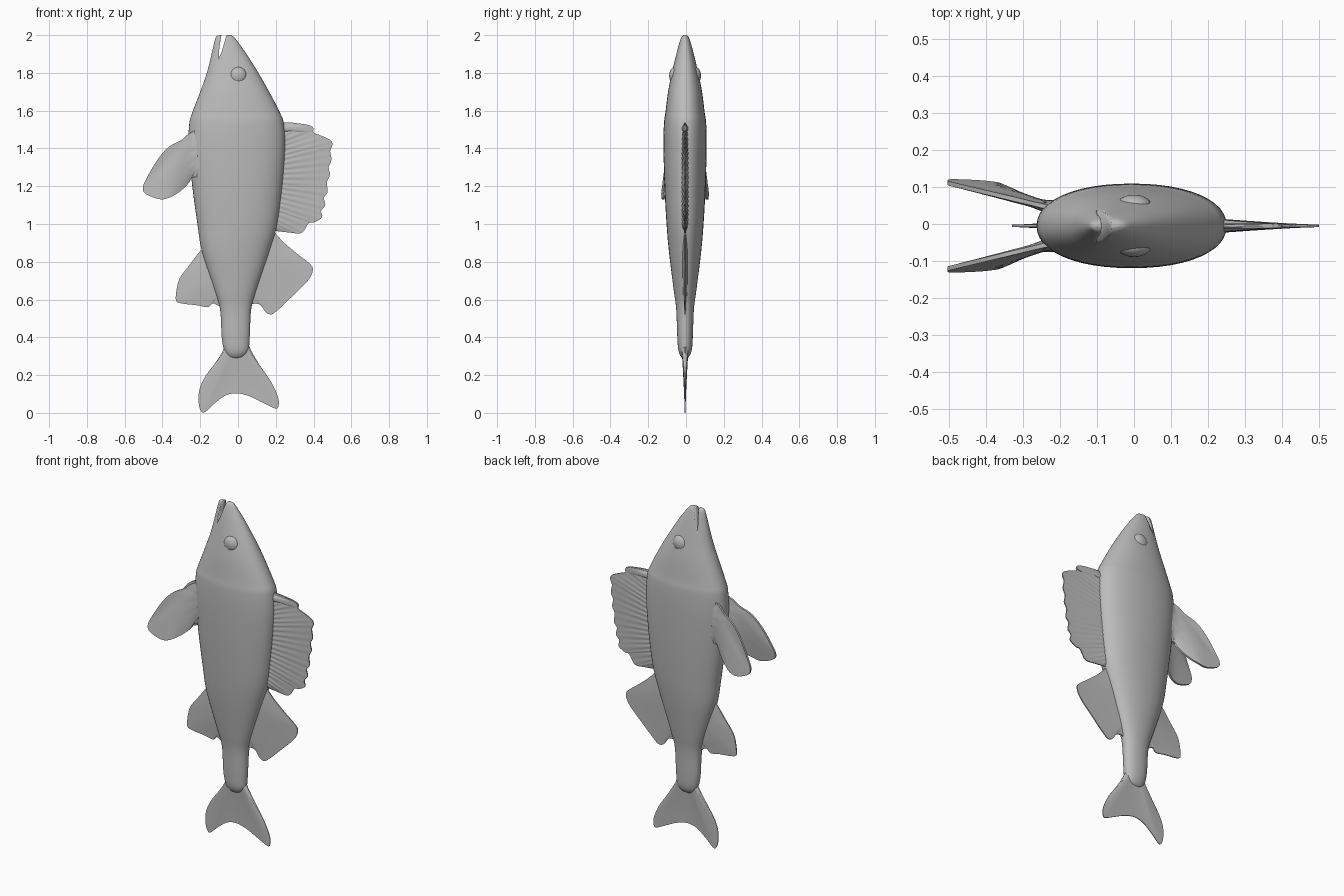
import bpy, bmesh, math
from mathutils import Vector

if "Cube" in bpy.data.objects:
    bpy.data.objects.remove(bpy.data.objects["Cube"])

YC = -0.005
skin = bpy.data.materials.new("fish_grey")
skin.diffuse_color = (0.5, 0.5, 0.5, 1)
skin.use_nodes = True
skin.node_tree.nodes["Principled BSDF"].inputs["Base Color"].default_value = skin.diffuse_color


def finish(name, bm, angle=40):
    bmesh.ops.remove_doubles(bm, verts=bm.verts, dist=0.0004)
    bmesh.ops.recalc_face_normals(bm, faces=bm.faces)
    me = bpy.data.meshes.new(name)
    bm.to_mesh(me)
    bm.free()
    ob = bpy.data.objects.new(name, me)
    bpy.context.collection.objects.link(ob)
    me.materials.append(skin)
    bpy.ops.object.select_all(action='DESELECT')
    ob.select_set(True)
    bpy.context.view_layer.objects.active = ob
    bpy.ops.object.shade_smooth_by_angle(angle=math.radians(angle))
    return ob


def smooth(points, steps):
    """Catmull-Rom curve through the points."""
    p = [Vector(q) for q in points]
    p = [p[0]] + p + [p[-1]]
    out = []
    for i in range(1, len(p) - 2):
        a, b, c, d = p[i - 1:i + 3]
        for s in range(steps):
            t = s / steps
            out.append(0.5 * (2 * b + (c - a) * t + (2 * a - 5 * b + 4 * c - d) * t * t
                              + (3 * b - a - 3 * c + d) * t ** 3))
    return out + [p[-1]]


# Body: rounded sections (height, belly x, back x, half width)
sections = [(.288, -.025, .005, .004), (.297, -.05, .03, .02), (.33, -.072, .055, .035),
            (.4, -.086, .062, .041), (.55, -.095, .07, .047), (.65, -.125, .098, .06),
            (.85, -.19, .165, .085), (1.0, -.215, .208, .098), (1.2, -.242, .235, .109),
            (1.4, -.262, .25, .114), (1.53, -.258, .243, .112), (1.59, -.242, .222, .104),
            (1.7, -.2, .165, .09), (1.8, -.165, .108, .07), (1.9, -.14, .045, .046),
            (1.96, -.126, .002, .03), (1.99, -.117, -.022, .019), (2.0, -.1, -.04, .006)]
bm = bmesh.new()
rings = []
for z, x0, x1, hy in smooth(sections, 5):
    ring = []
    for k in range(48):
        a = math.tau * k / 48
        c, s = math.cos(a), math.sin(a)
        x = (x0 + x1) / 2 + (x1 - x0) / 2 * math.copysign(abs(c) ** .92, c)
        ring.append(bm.verts.new((x, YC + hy * math.copysign(abs(s) ** .92, s), z)))
    rings.append(ring)
for r, q in zip(rings, rings[1:]):
    for k in range(48):
        bm.faces.new((r[k], r[k - 1], q[k - 1], q[k]))
bm.faces.new(rings[0])
bm.faces.new(rings[-1])
body = finish("body", bm)

# Mouth: wedge cut between the jaws
bm = bmesh.new()
wedge = [(-.101, 1.88), (-.087, 1.91), (-.055, 2.02), (-.085, 2.02), (-.099, 1.93)]
lo, hi = [[bm.verts.new((x, y, z)) for x, z in wedge] for y in (-.2, .2)]
bm.faces.new(lo)
bm.faces.new(hi[::-1])
for k in range(len(wedge)):
    bm.faces.new((lo[k - 1], lo[k], hi[k], hi[k - 1]))
cutter = finish("mouth_cutter", bm)
cutter.hide_render = True
cutter.hide_viewport = True
cut = body.modifiers.new("mouth", 'BOOLEAN')
cut.operation = 'DIFFERENCE'
cut.solver = 'EXACT'
cut.object = cutter

# Eyes: flattened bulges on both sides of the head
for side, name in ((-1, "eye_front"), (1, "eye_back")):
    bm = bmesh.new()
    bmesh.ops.create_uvsphere(bm, u_segments=32, v_segments=16, radius=1)
    for v in bm.verts:
        v.co = Vector((v.co.x * .047, YC + side * .054 + v.co.y * .03, 1.785 + v.co.z * .047))
    finish(name, bm)


def fin(name, outline, root, base, tip, steps=6, bend=None, ripple=0):
    """Tapered fin spread from a root line to a curved outline in x, z."""
    edge = smooth(outline, steps)
    a, b = Vector(root[0]), Vector(root[1])
    bend = bend or (lambda x, z: YC)
    n, rows = len(edge) - 1, 8
    bm = bmesh.new()
    sides = []
    for sgn in (-1, 1):
        grid = []
        for i, e in enumerate(edge):
            r = a.lerp(b, i / n)
            col = []
            for k in range(rows + 1):
                t = k / rows
                p = r.lerp(e, t)
                half = tip + (base - tip) * (1 - t) ** 1.3
                half *= 1 + ripple * math.sin(i * 1.57)
                col.append(bm.verts.new((p.x, bend(p.x, p.y) + sgn * half, p.y)))
            grid.append(col)
        for i in range(n):
            for k in range(rows):
                bm.faces.new((grid[i][k], grid[i + 1][k], grid[i + 1][k + 1], grid[i][k + 1]))
        sides.append(grid)
    f, g = sides
    # Close the rim, the root and both ends
    for i in range(n):
        for k in (0, rows):
            bm.faces.new((f[i][k], f[i + 1][k], g[i + 1][k], g[i][k]))
    for i in (0, n):
        for k in range(rows):
            bm.faces.new((f[i][k], f[i][k + 1], g[i][k + 1], g[i][k]))
    return finish(name, bm, 50)


# Spiny back fin with a scalloped outer edge
spines = [(.2, 1.525), (.25, 1.538), (.34, 1.53), (.395, 1.515), (.4, 1.485), (.44, 1.468),
          (.488, 1.445), (.5, 1.42), (.488, 1.385), (.495, 1.34), (.48, 1.3), (.487, 1.26),
          (.47, 1.22), (.475, 1.17), (.455, 1.14), (.462, 1.1), (.44, 1.07), (.445, 1.035),
          (.405, 1.01), (.375, 1.005), (.35, .965), (.325, .95), (.27, .955), (.18, .965)]
fin("spiny_back_fin", spines, ((.2, 1.5), (.17, .98)), .02, .003, 4, ripple=.12)
# Folded first spine along the top of the back fin
fin("first_spine", [(.23, 1.53), (.3, 1.528), (.38, 1.52), (.4, 1.5), (.38, 1.488),
                    (.3, 1.485), (.23, 1.48)], ((.23, 1.515), (.23, 1.495)), .017, .006)

fin("soft_back_fin", [(.19, .96), (.24, .905), (.31, .845), (.385, .785), (.395, .75),
                      (.37, .7), (.29, .62), (.2, .535), (.17, .522), (.145, .535),
                      (.12, .57), (.09, .578), (.05, .57)],
    ((.15, .92), (.04, .6)), .015, .003)
fin("belly_rear_fin", [(-.17, .89), (-.21, .845), (-.255, .785), (-.31, .71), (-.328, .63),
                       (-.325, .59), (-.29, .578), (-.22, .57), (-.16, .56), (-.135, .58),
                       (-.11, .57), (-.07, .55)],
    ((-.15, .86), (-.07, .58)), .018, .003)

# Forked tail
fin("tail_fin", [(-.06, .38), (-.085, .32), (-.12, .265), (-.175, .19), (-.205, .12),
                 (-.208, .05), (-.195, .008), (-.175, .004), (-.13, .045), (-.07, .09),
                 (-.01, .104), (.06, .088), (.13, .055), (.195, .024), (.213, .032),
                 (.213, .08), (.175, .165), (.12, .245), (.075, .32), (.05, .38)],
    ((-.05, .37), (.04, .37)), .02, .002)

# Paired breast fins, splayed outwards
for side, name in ((-1, "breast_fin_front"), (1, "breast_fin_back")):
    def splay(x, z, side=side):
        out = max(0, -x - .24)
        lead = 1.48 - 1.05 * out
        return YC + side * (.052 + .24 * out + .14 * min(out * 8, 1) * max(0, lead - z))
    fin(name, [(-.22, 1.5), (-.265, 1.475), (-.3, 1.445), (-.37, 1.405), (-.43, 1.335),
               (-.485, 1.24), (-.503, 1.195), (-.49, 1.16), (-.42, 1.132), (-.37, 1.137),
               (-.31, 1.17), (-.262, 1.215), (-.245, 1.245), (-.21, 1.25)],
        ((-.21, 1.45), (-.21, 1.29)), .018, .006, bend=splay)
